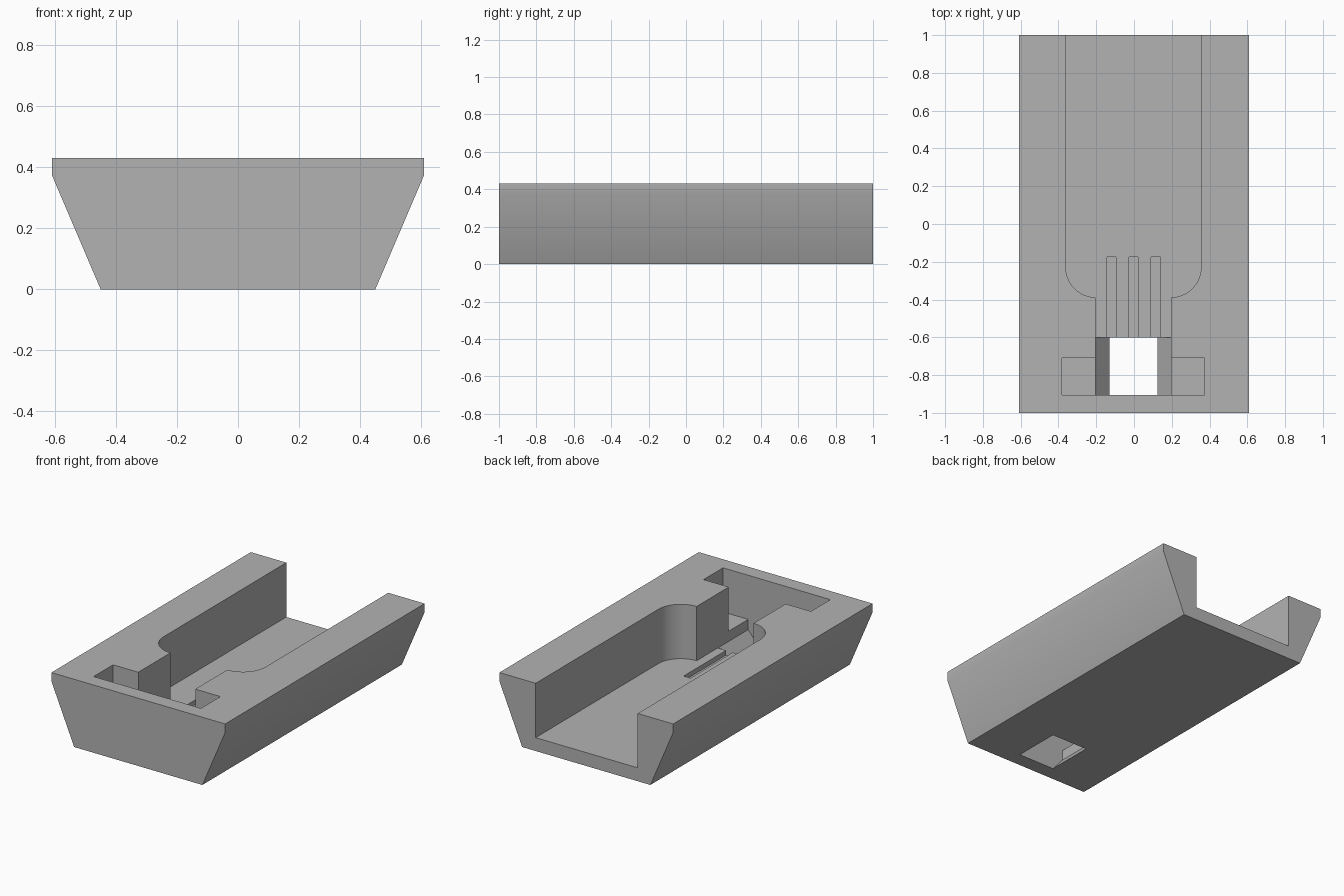
import bpy, bmesh, math
from mathutils import Vector

if "Cube" in bpy.data.objects:
    bpy.data.objects.remove(bpy.data.objects["Cube"])

HALF_LEN, TOP, ABOVE = 1.0, 0.43, 0.6
FLOOR, POCKET_FLOOR, GROOVE_FLOOR = 0.085, 0.15, 0.055
SHIFT = -0.003                      # recesses sit a hair off centre

grey = bpy.data.materials.new("plain grey")
grey.use_nodes = True
grey.diffuse_color = (0.45, 0.45, 0.45, 1)
grey.node_tree.nodes["Principled BSDF"].inputs["Base Color"].default_value = grey.diffuse_color


def prism(name, points, sweep):
    """Closed solid made by sweeping a flat outline along a vector."""
    bm = bmesh.new()
    face = bm.faces.new([bm.verts.new(p) for p in points])
    out = bmesh.ops.extrude_face_region(bm, geom=[face])
    bmesh.ops.translate(bm, vec=Vector(sweep),
                        verts=[v for v in out["geom"] if isinstance(v, bmesh.types.BMVert)])
    bmesh.ops.recalc_face_normals(bm, faces=bm.faces)
    mesh = bpy.data.meshes.new(name)
    bm.to_mesh(mesh)
    bm.free()
    mesh.materials.append(grey)
    obj = bpy.data.objects.new(name, mesh)
    bpy.context.collection.objects.link(obj)
    return obj


def mirrored(half):
    """Outline from its right half, listed from one end to the other."""
    return half + [(-x, v) for x, v in reversed(half)]


def plan_cutter(name, outline, floor):
    return prism(name, [(x + SHIFT, y, floor) for x, y in outline], (0, 0, ABOVE - floor))


def box_cutter(name, x0, x1, y0, y1, floor):
    return plan_cutter(name, [(x0, y0), (x1, y0), (x1, y1), (x0, y1)], floor)


# Body: flared trough block
section = mirrored([(0.45, 0), (0.61, 0.375), (0.61, TOP)])
body = prism("tray_body", [(x, -HALF_LEN, z) for x, z in section], (0, 2 * HALF_LEN, 0))

# Channel open at the back, with rounded shoulders into a narrow neck
neck, radius = 0.2, 0.158
arc = [(neck + radius * math.sin(a), -0.23 - radius * math.cos(a))
       for a in (math.radians(i * 90 / 16) for i in range(17))]
channel = plan_cutter("channel_cutter",
                      mirrored([(neck, -0.7)] + arc + [(neck + radius, 1.1)]), FLOOR)

# Opening through the base with sloped sides
funnel = mirrored([(0.128, -0.1), (0.128, 0), (neck, FLOOR), (neck, ABOVE)])
opening = prism("opening_cutter", [(x + SHIFT, -0.905, z) for x, z in funnel], (0, 0.305, 0))

# Cross pocket at the front, and three shallow grooves in the floor
pocket = box_cutter("pocket_cutter", -0.377, 0.377, -0.905, -0.71, POCKET_FLOOR)
grooves = [box_cutter("groove_cutter", x - 0.024, x + 0.024, -0.65, -0.175, GROOVE_FLOOR)
           for x in (-0.116, 0, 0.118)]

bpy.context.view_layer.objects.active = body
for cutter in [channel, opening, pocket] + grooves:
    cut = body.modifiers.new(cutter.name, "BOOLEAN")
    cut.operation, cut.solver, cut.object = "DIFFERENCE", "EXACT", cutter
    bpy.ops.object.modifier_apply(modifier=cut.name)
    bpy.data.objects.remove(cutter)

# Smooth the rounded shoulders, keep the other edges sharp
bpy.ops.object.select_all(action="DESELECT")
body.select_set(True)
bpy.ops.object.shade_smooth_by_angle(angle=math.radians(30))
